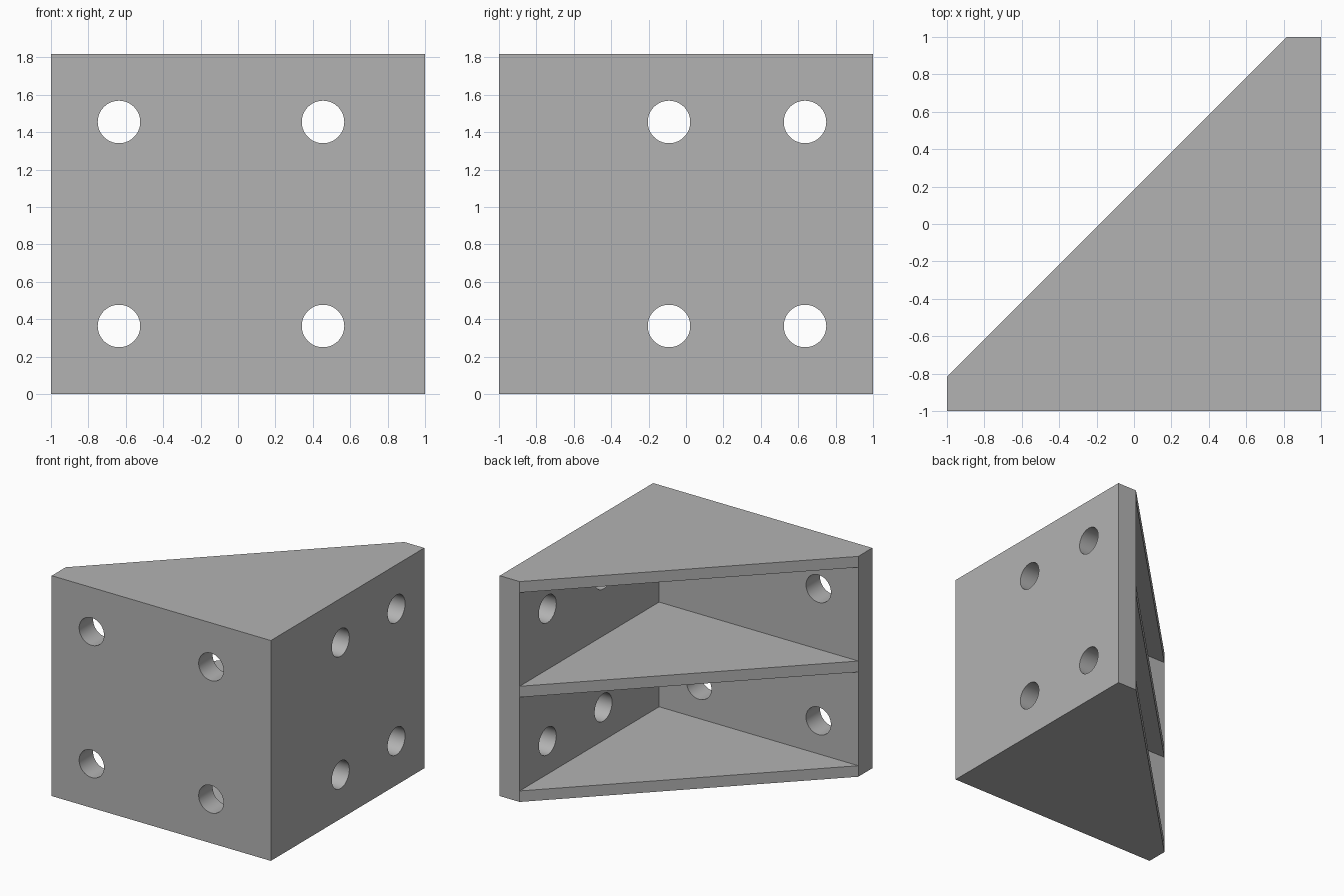
import bpy, bmesh, math
from mathutils import Matrix

if "Cube" in bpy.data.objects:
    bpy.data.objects.remove(bpy.data.objects["Cube"])

U = 1 / 11            # design unit: the bracket is 22 x 22 x 20 units
H = 20 * U            # height
T = 2 * U             # wall thickness
S = U                 # shelf thickness
R = 1.25 * U          # bolt hole radius
IN = 1 - T            # inner wall faces

grey = bpy.data.materials.new("grey")
grey.diffuse_color = (0.45, 0.45, 0.45, 1)
grey.use_nodes = True
grey.node_tree.nodes["Principled BSDF"].inputs["Base Color"].default_value = grey.diffuse_color


def new_object(name, bm):
    bmesh.ops.recalc_face_normals(bm, faces=bm.faces)
    mesh = bpy.data.meshes.new(name)
    bm.to_mesh(mesh)
    bm.free()
    mesh.materials.append(grey)
    obj = bpy.data.objects.new(name, mesh)
    bpy.context.collection.objects.link(obj)
    return obj


def prism(name, outline, z0, z1):
    bm = bmesh.new()
    face = bm.faces.new([bm.verts.new((x, y, z0)) for x, y in outline])
    top = bmesh.ops.extrude_face_region(bm, geom=[face])["geom"]
    verts = [v for v in top if isinstance(v, bmesh.types.BMVert)]
    bmesh.ops.translate(bm, verts=verts, vec=(0, 0, z1 - z0))
    return new_object(name, bm)


def cut(target, cutter):
    cutter.hide_render = True
    mod = target.modifiers.new("cut", "BOOLEAN")
    mod.operation = "DIFFERENCE"
    mod.solver = "EXACT"
    mod.object = cutter
    bpy.context.view_layer.objects.active = target
    bpy.ops.object.modifier_apply(modifier=mod.name)
    bpy.data.objects.remove(cutter)


# Solid wedge with blunt ends
bracket = prism("corner_bracket",
                [(-1, -1), (1, -1), (1, 1), (IN, 1), (-1, -IN)], 0, H)

# Two pockets open to the sloping side, leaving three shelves
mid = H / 2
for z0, z1 in ((S, mid - S / 2), (mid + S / 2, H - S)):
    cut(bracket, prism("pocket_cutter",
                       [(-1.2, -IN), (IN, -IN), (IN, 1.2), (-1.2, 1.2)], z0, z1))


# Bolt holes through both walls
def hole(x, y, z, rotation):
    bm = bmesh.new()
    bmesh.ops.create_cone(bm, cap_ends=True, segments=64, radius1=R, radius2=R,
                          depth=2 * T, matrix=Matrix.Translation((x, y, z)) @ rotation)
    cut(bracket, new_object("hole_cutter", bm))


for z in (4 * U, 16 * U):
    for x in (-7 * U, 5 * U):
        hole(x, -1 + T / 2, z, Matrix.Rotation(math.pi / 2, 4, "X"))
    for y in (-U, 7 * U):
        hole(1 - T / 2, y, z, Matrix.Rotation(math.pi / 2, 4, "Y"))

# Smooth hole walls with sharp rims
bpy.ops.object.select_all(action="DESELECT")
bracket.select_set(True)
bpy.context.view_layer.objects.active = bracket
bpy.ops.object.shade_smooth_by_angle(angle=math.radians(30))
